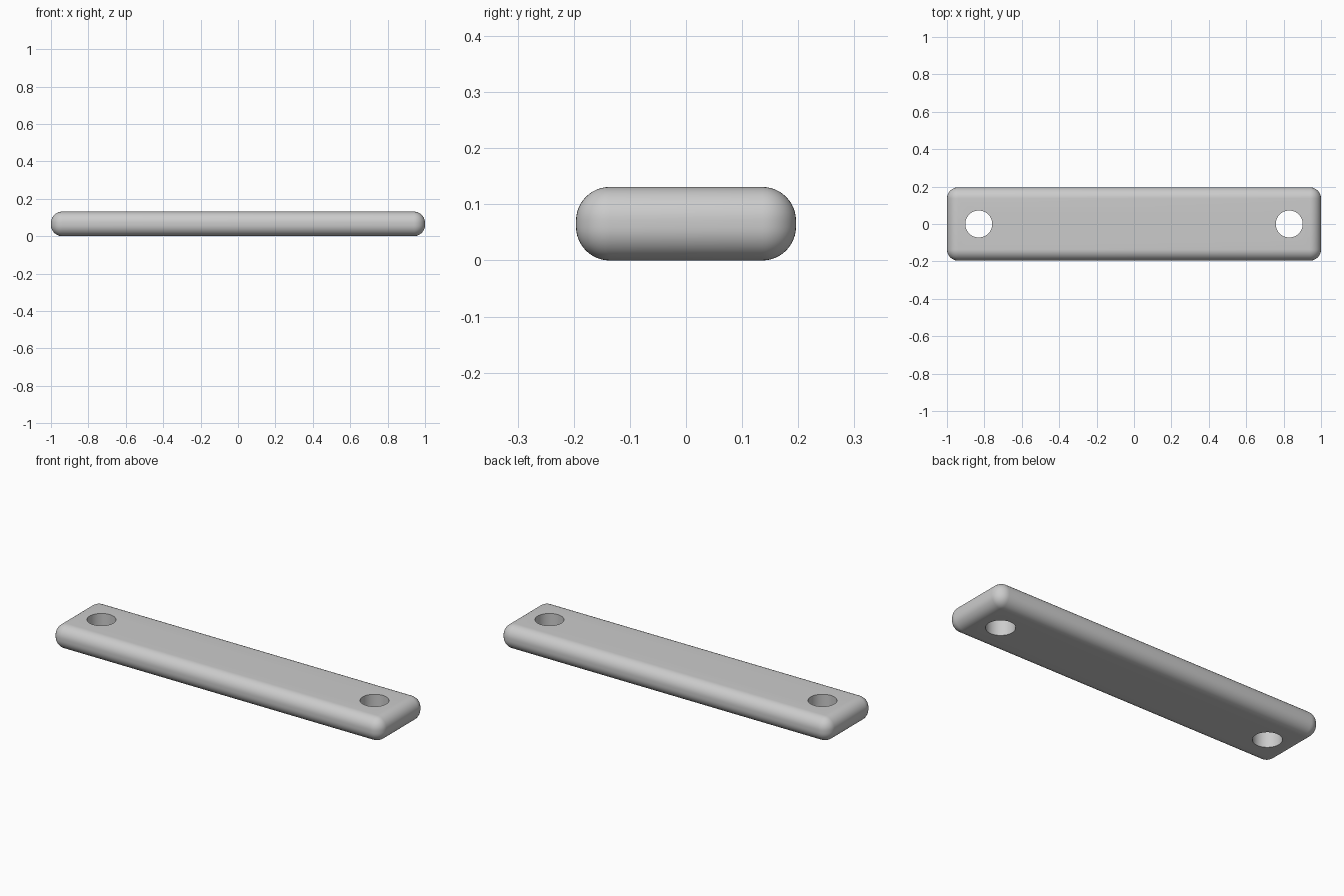
import bpy
import math

if "Cube" in bpy.data.objects:
    bpy.data.objects.remove(bpy.data.objects["Cube"])

LENGTH, WIDTH, HEIGHT = 2.0, 0.392, 0.131
ROUND = 0.06
HOLE_X, HOLE_R = 0.83, 0.072

# Flat bar with rounded edges and corners
bpy.ops.mesh.primitive_cube_add(size=1, location=(0, 0, HEIGHT / 2))
plate = bpy.context.object
plate.name = "link_plate"
plate.scale = (LENGTH, WIDTH, HEIGHT)
bpy.ops.object.transform_apply(location=True, rotation=False, scale=True)
bevel = plate.modifiers.new("rounded_edges", 'BEVEL')
bevel.width = ROUND
bevel.segments = 12
bevel.limit_method = 'NONE'

# Through hole near each end
cutters = []
for side, name in ((-1, "left"), (1, "right")):
    bpy.ops.mesh.primitive_cylinder_add(vertices=64, radius=HOLE_R, depth=HEIGHT * 3,
                                        location=(side * HOLE_X, 0, HEIGHT / 2))
    cutter = bpy.context.object
    cutter.name = name + "_hole_cutter"
    cutter.hide_render = True
    cutters.append(cutter)
    cut = plate.modifiers.new(name + "_hole", 'BOOLEAN')
    cut.operation = 'DIFFERENCE'
    cut.solver = 'EXACT'
    cut.object = cutter

# Apply the modifiers, then remove the cutters
bpy.ops.object.select_all(action='DESELECT')
plate.select_set(True)
bpy.context.view_layer.objects.active = plate
for modifier in list(plate.modifiers):
    bpy.ops.object.modifier_apply(modifier=modifier.name)
for cutter in cutters:
    bpy.data.objects.remove(cutter)

# Smooth rounding with crisp hole rims
bpy.ops.object.shade_smooth_by_angle(angle=math.radians(35))
